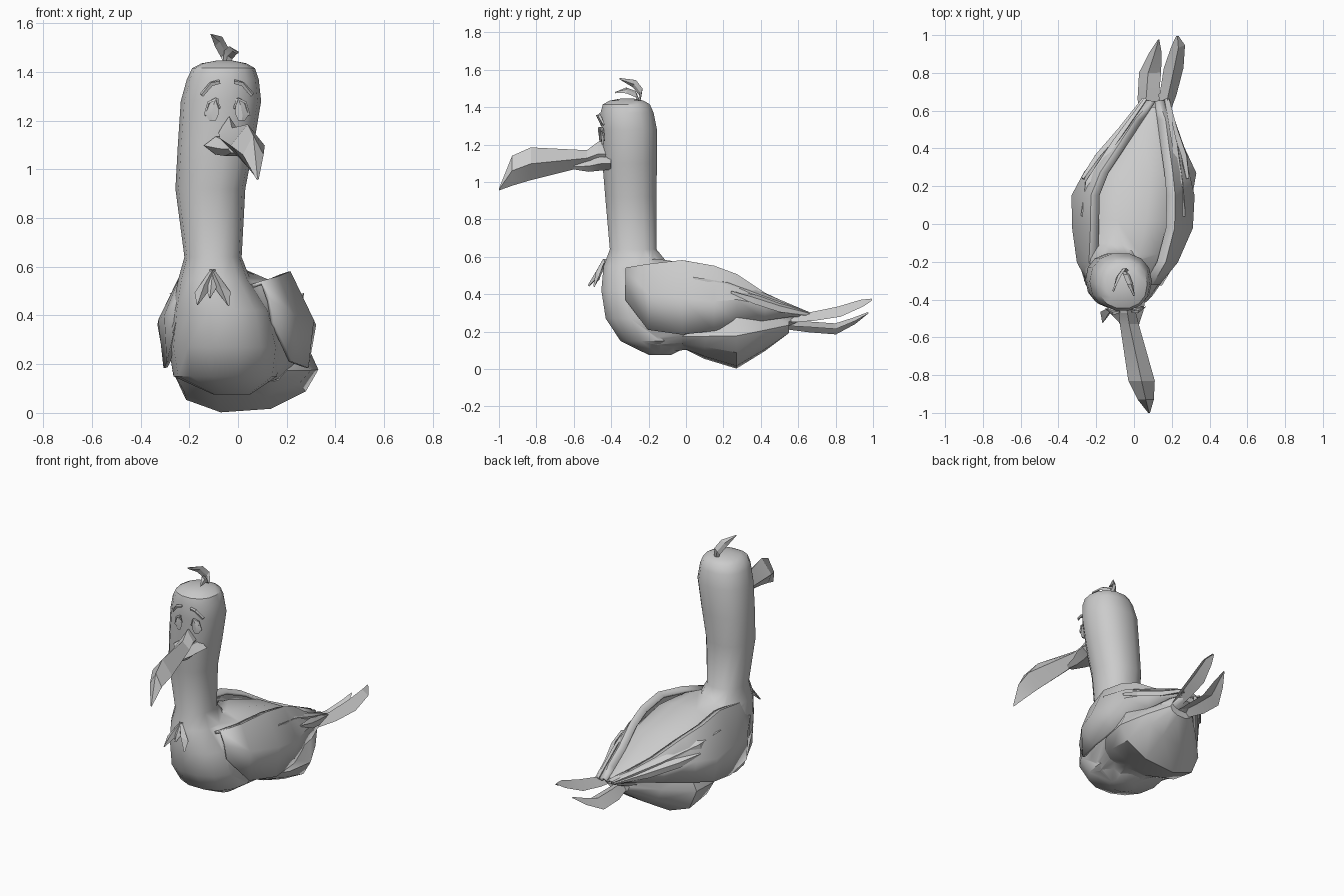
import bpy, bmesh, math
from mathutils import Vector

grey = bpy.data.materials.new("plain grey")
grey.diffuse_color = (0.6, 0.6, 0.6, 1)


def make(name, bm, angle=40):
    bmesh.ops.recalc_face_normals(bm, faces=bm.faces)
    me = bpy.data.meshes.new(name)
    bm.to_mesh(me)
    bm.free()
    ob = bpy.data.objects.new(name, me)
    bpy.context.collection.objects.link(ob)
    me.materials.append(grey)
    smooth(ob, angle)
    return ob


def smooth(ob, angle):
    bpy.ops.object.select_all(action='DESELECT')
    ob.select_set(True)
    bpy.context.view_layer.objects.active = ob
    bpy.ops.object.shade_smooth_by_angle(angle=math.radians(angle))


def loft(name, rings, axis, sides, power=1.0, angle=40):
    """Rings are (station, u0, u1, v0, v1); axis 'y' uses x/z, axis 'z' uses x/y."""
    bm = bmesh.new()
    loops = []
    for s, u0, u1, v0, v1 in rings:
        loop = []
        for i in range(sides):
            a = 2 * math.pi * i / sides
            c, d = math.cos(a), math.sin(a)
            u = (u0 + u1) / 2 + (u1 - u0) / 2 * math.copysign(abs(c) ** power, c)
            v = (v0 + v1) / 2 + (v1 - v0) / 2 * math.copysign(abs(d) ** power, d)
            loop.append(bm.verts.new((u, s, v) if axis == 'y' else (u, v, s)))
        loops.append(loop)
    for a, b in zip(loops, loops[1:]):
        for i in range(sides):
            j = (i + 1) % sides
            bm.faces.new((a[i], a[j], b[j], b[i]))
    bm.faces.new(loops[0])
    bm.faces.new(loops[-1])
    return make(name, bm, angle)


def feather(name, path, widths, across, thick=0.012, fold=0.0):
    """Blade with a middle rib, following a path; fold bends it into a chevron."""
    bm = bmesh.new()
    across = Vector(across).normalized()
    rows = []
    for k, (p, w) in enumerate(zip(path, widths)):
        p = Vector(p)
        q = Vector(path[min(k + 1, len(path) - 1)]) - Vector(path[max(k - 1, 0)])
        n = q.cross(across).normalized()
        bend = n * fold * w
        rows.append([bm.verts.new(p + o) for o in
                     (across * w - bend, n * thick + bend, -across * w - bend, -n * thick + bend)])
    for a, b in zip(rows, rows[1:]):
        for i in range(4):
            j = (i + 1) % 4
            bm.faces.new((a[i], a[j], b[j], b[i]))
    bm.faces.new(rows[0])
    bm.faces.new(rows[-1])
    return make(name, bm, 20)


# Body, rump and neck with breast, joined into one skin
body = loft("body", [
    (-.36, -.20, .08, .20, .50), (-.30, -.26, .15, .14, .57), (-.16, -.295, .21, .08, .595),
    (.02, -.29, .27, .10, .57), (.27, -.23, .27, .14, .49),
    (.48, -.05, .20, .20, .37), (.62, .05, .15, .26, .30)], 'y', 14, .85)
rump = loft("rump", [
    (-.02, -.20, .20, .11, .24), (.10, -.27, .30, .05, .30), (.27, -.265, .33, -.005, .36),
    (.42, -.12, .26, .085, .33), (.55, .02, .18, .19, .28)], 'y', 10, .9)
for v in rump.data.vertices:        # lower on the left than on the right
    if v.co.z < .16 and .05 < v.co.y < .5:
        v.co.z += .07 * (v.co.x + .06)
neck = loft("neck", [
    (.075, -.10, .05, -.20, -.08), (.15, -.265, .16, -.355, .08), (.27, -.285, .175, -.435, .08),
    (.42, -.27, .14, -.458, .03), (.55, -.245, .05, -.445, -.08), (.64, -.22, .015, -.41, -.155),
    (.92, -.257, .03, -.435, -.155), (1.1, -.247, .065, -.45, -.152), (1.28, -.235, .095, -.455, -.152),
    (1.37, -.21, .085, -.46, -.17), (1.415, -.188, .07, -.448, -.19),
    (1.435, -.15, .035, -.41, -.225), (1.446, -.09, -.02, -.35, -.28)], 'z', 14, .9)
for part in (rump, neck):
    mod = body.modifiers.new("join", 'BOOLEAN')
    mod.operation, mod.solver, mod.object = 'UNION', 'EXACT', part
    bpy.context.view_layer.objects.active = body
    bpy.ops.object.modifier_apply(modifier=mod.name)
    bpy.data.objects.remove(part)
smooth(body, 60)


# Wings: shells of (y, upper dx, z, middle dx, z, lower dx, z) about a slanted centre line
def centre(y):
    return -.005 + (max(0, y - .2) * .26 if y > 0 else y * .15)


wing = [(-.32, .15, .535, .18, .46, .195, .37), (-.2, .20, .555, .26, .40, .25, .21),
        (-.02, .22, .575, .312, .38, .29, .185), (.15, .22, .545, .318, .36, .29, .205),
        (.27, .19, .50, .272, .37, .26, .235), (.42, .13, .40, .19, .34, .18, .26),
        (.55, .08, .34, .115, .31, .105, .28), (.65, .02, .30, .04, .295, .03, .285)]
for side, label in ((1, "right"), (-1, "left")):
    bm = bmesh.new()
    rows = []
    for y, *p in wing:
        pts = [(p[0] - .04, p[1] - .015)] + [(p[i], p[i + 1]) for i in (0, 2, 4)]
        rows.append([bm.verts.new((centre(y) + side * max(dx, 0), y, z)) for dx, z in pts])
    for a, b in zip(rows, rows[1:]):
        for i in range(3):
            bm.faces.new((a[i], a[i + 1], b[i + 1], b[i]))
    ob = make(label + "_wing", bm, 35)
    mod = ob.modifiers.new("thickness", 'SOLIDIFY')
    mod.thickness, mod.offset = .016, 0

    # Long folded feathers lying on the wing
    for n, pts in enumerate((((.04, .265, .485), (.22, .245, .455), (.42, .165, .38), (.66, .05, .295)),
                             ((.24, .275, .41), (.36, .23, .375), (.50, .145, .33), (.66, .06, .29)))):
        feather(f"{label}_wing_feather_{n + 1}",
                [(centre(y) + side * dx, y, z) for y, dx, z in pts],
                (.005, .03, .03, .005), (side * .5, 0, -.8), .014)

# Tail feathers, folded along the middle
feather("left_tail_feather", [(.08, .54, .235), (.07, .66, .23), (.08, .80, .22), (.11, .90, .26), (.13, .975, .30)],
        (.04, .058, .06, .035, .004), (1, 0, .25), .004, -.35)
feather("right_tail_feather", [(.15, .56, .265), (.18, .68, .28), (.21, .82, .305), (.235, .94, .35), (.23, .995, .37)],
        (.03, .045, .052, .035, .006), (1, 0, 0), .004, -.5)

# Beak with drooping tip, and lips behind it
loft("beak", [
    (-.42, -.08, 0, 1.08, 1.22), (-.47, -.08, .01, 1.085, 1.215), (-.53, -.075, .025, 1.085, 1.17),
    (-.83, -.03, .11, 1.01, 1.185), (-.93, .02, .105, .98, 1.14), (-1.0, .075, .085, .955, .965)], 'y', 4, 1, 20)
loft("lips", [
    (-.40, -.14, .06, 1.06, 1.14), (-.46, -.14, .05, 1.055, 1.14), (-.52, -.08, .03, 1.05, 1.12),
    (-.60, -.04, .01, 1.065, 1.10)], 'y', 6, 1, 20)

# Drooping eyes with lids, and brows; the face sits slightly off the neck's middle
mid = -.045
for side, label, dy in ((1, "right", 0), (-1, "left", -.01)):
    feather(label + "_eye", [(mid + side * .045, -.448 + dy, 1.29), (mid + side * .055, -.449 + dy, 1.26),
                             (mid + side * .062, -.447 + dy, 1.225), (mid + side * .06, -.447 + dy, 1.20)],
            (.01, .024, .028, .014), (1, side * .25, 0), .006)
    feather(label + "_eyelid", [(mid + side * .03, -.455 + dy, 1.25), (mid + side * .045, -.455 + dy, 1.29),
                                (mid + side * .075, -.445 + dy, 1.275), (mid + side * .09, -.436 + dy, 1.22)],
            (.003, .008, .008, .003), (0, 1, .8), .006)
    feather(label + "_brow", [(mid + side * .03, -.465, 1.36), (mid + side * .065, -.46 + dy, 1.35),
                              (mid + side * .105, -.44 + dy, 1.305)],
            (.004, .014, .003), (0, 1, -.5), .01)

# Tuft on the head
feather("head_tuft_tall", [(-.04, -.25, 1.43), (-.055, -.24, 1.48), (-.08, -.275, 1.525), (-.11, -.355, 1.553)],
        (.018, .026, .026, .003), (.6, .3, .8), .006)
feather("head_tuft_short", [(-.05, -.25, 1.43), (-.04, -.27, 1.47), (-.02, -.32, 1.49), (0, -.38, 1.478)],
        (.016, .024, .022, .003), (.7, 0, -.7), .006)

# Tuft on the chest
feather("chest_tuft_left", [(-.105, -.435, .585), (-.14, -.465, .515), (-.165, -.52, .445)],
        (.015, .042, .004), (1, .3, .4), .005, .3)
feather("chest_tuft_middle", [(-.105, -.435, .57), (-.11, -.46, .52), (-.115, -.475, .475)],
        (.015, .025, .004), (1, 0, 0), .01)
feather("chest_tuft_right", [(-.105, -.435, .585), (-.07, -.465, .515), (-.04, -.49, .44)],
        (.015, .042, .004), (1, -.3, -.4), .005, .3)
